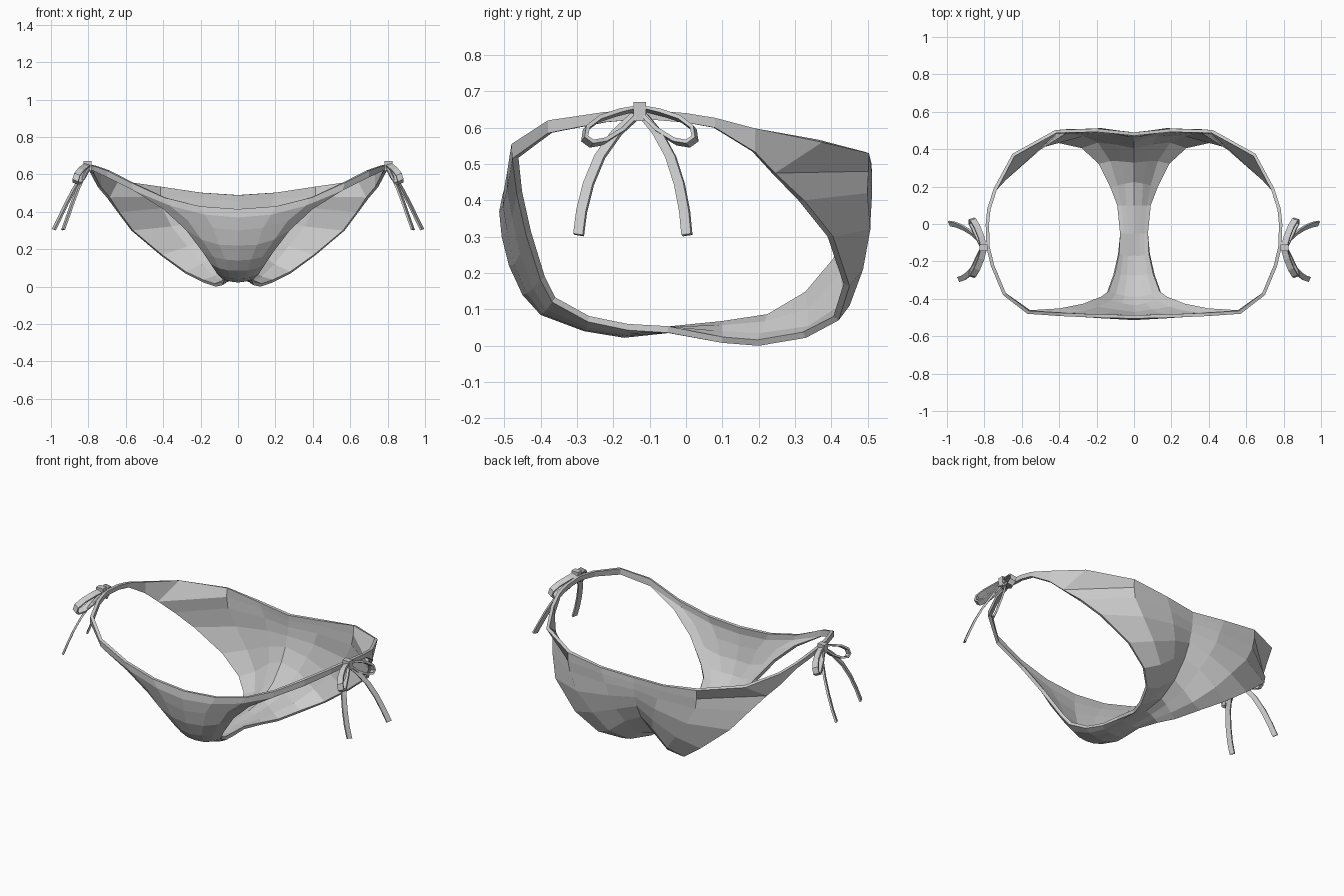
import bpy
from mathutils import Vector


def make(name, verts, faces, thickness=0.0, offset=-1.0):
    """Right half mesh, mirrored over x = 0 and given cloth thickness."""
    me = bpy.data.meshes.new(name)
    me.from_pydata([tuple(v) for v in verts], [], faces)
    ob = bpy.data.objects.new(name, me)
    bpy.context.collection.objects.link(ob)
    m = ob.modifiers.new("mirror", 'MIRROR')
    m.use_clip = True
    m.merge_threshold = 0.001
    if thickness:
        s = ob.modifiers.new("cloth", 'SOLIDIFY')
        s.thickness = thickness
        s.offset = offset
    return ob


# Front panel rows, waist to crotch: centre (y, z), middle, leg edge
front = [
    (-.505, .415, .30, -.497, .449, .57, -.48, .555),
    (-.514, .37, .27, -.498, .405, .56, -.478, .515),
    (-.507, .30, .20, -.485, .33, .40, -.465, .415),
    (-.487, .22, .15, -.465, .235, .28, -.44, .305),
    (-.45, .14, .10, -.43, .15, .185, -.40, .18),
    (-.40, .085, .08, -.39, .092, .145, -.368, .12),
    (-.28, .04, .06, -.275, .046, .11, -.27, .066),
    (-.17, .022, .05, -.17, .03, .085, -.16, .043),
    (-.05, .035, .04, -.05, .035, .074, -.05, .036),
]
# Back panel rows, crotch to waist: centre (y, z), cleft side, cheek, leg edge
back = [
    (.10, .050, .035, .10, .040, .06, .10, .024, .082, .10, .008),
    (.23, .070, .04, .22, .052, .08, .21, .020, .12, .20, .0),
    (.34, .135, .06, .345, .09, .12, .345, .04, .185, .33, .022),
    (.42, .23, .09, .44, .19, .19, .45, .11, .28, .42, .07),
    (.46, .31, .12, .485, .27, .27, .487, .21, .41, .45, .165),
    (.478, .37, .15, .508, .35, .36, .507, .32, .57, .405, .30),
    (.488, .42, .17, .512, .42, .41, .499, .42, .645, .325, .40),
    (.49, .46, .19, .512, .47, .42, .502, .48, .70, .245, .475),
    (.49, .49, .20, .51, .503, .42, .503, .53, .65, .375, .56),
]
verts, faces = [], []
for r in front:
    c, m, e = Vector((0, r[0], r[1])), Vector(r[2:5]), Vector(r[5:8])
    for t in (0, 1 / 3, 2 / 3, 1):
        verts.append(c * (2*t - 1) * (t - 1) + m * 4 * t * (1 - t) + e * t * (2*t - 1))
for r in back:
    verts += [Vector((0, r[0], r[1]))] + [Vector(r[i:i + 3]) for i in (2, 5, 8)]
rows = len(front) + len(back)
for r in range(rows - 1):
    for k in range(3):
        a = r * 4 + k
        faces.append((a, a + 4, a + 5, a + 1))

# Side strap joins the front and back wings over the hip
strap = [(.70, -.38, .62, .035), (.765, -.225, .643, .028), (.79, -.12, .65, .026),
         (.793, 0, .64, .026), (.785, .08, .627, .027), (.75, .19, .598, .065)]
pairs = [(3, 7)]
for x, y, z, w in strap:
    pairs.append((len(verts), len(verts) + 1))
    verts += [Vector((x, y, z)), Vector((x, y, z - w))]
pairs.append((rows * 4 - 1, rows * 4 - 5))
for (t0, b0), (t1, b1) in zip(pairs, pairs[1:]):
    faces.append((t0, b0, b1, t1))
make("bikini_bottom", verts, faces, 0.018)


def ribbon(name, path, width, closed=False):
    """Flat band swept along a path; width is the crosswise vector."""
    w = Vector(width) / 2
    vs = [Vector(p) + s * w for p in path for s in (-1, 1)]
    n = len(path)
    fs = [(2*i, 2*i + 1, (2*i + 3) % (2*n), (2*i + 2) % (2*n))
          for i in range(n if closed else n - 1)]
    return make(name, vs, fs, 0.011, 0)


# Bow loops and tails, one each side of the knot (offset d along y)
loop = [(.805, .01, .652), (.818, .06, .642), (.84, .115, .624), (.86, .15, .598),
        (.868, .155, .570), (.868, .135, .556), (.85, .10, .562), (.828, .05, .592),
        (.808, .01, .632)]
tail = [(.0, .01, .635), (.18, .062, .585), (.40, .106, .52), (.62, .136, .445),
        (.82, .154, .37), (1.0, .162, .305)]
KY = -.127
for side, s, end in (("front", -1, .935), ("back", 1, .985)):
    ribbon("bow_loop_" + side, [(x, KY + s * d * .98, z) for x, d, z in loop],
           (.03, s * -.010, .012), True)
    k = .80 if s > 0 else 1.04
    ribbon("bow_tail_" + side,
           [(.805 + (end - .805) * f, KY + s * d * k, z) for f, d, z in tail],
           (.012, .026, s * .004))

# Knot
x0, x1, y0, y1, z0, z1 = .782, .826, KY - .017, KY + .017, .618, .671
kv = [(x, y, z) for x in (x0, x1) for y in (y0, y1) for z in (z0, z1)]
make("bow_knot", kv, [(0, 1, 3, 2), (4, 6, 7, 5), (0, 4, 5, 1),
                      (2, 3, 7, 6), (0, 2, 6, 4), (1, 5, 7, 3)])
